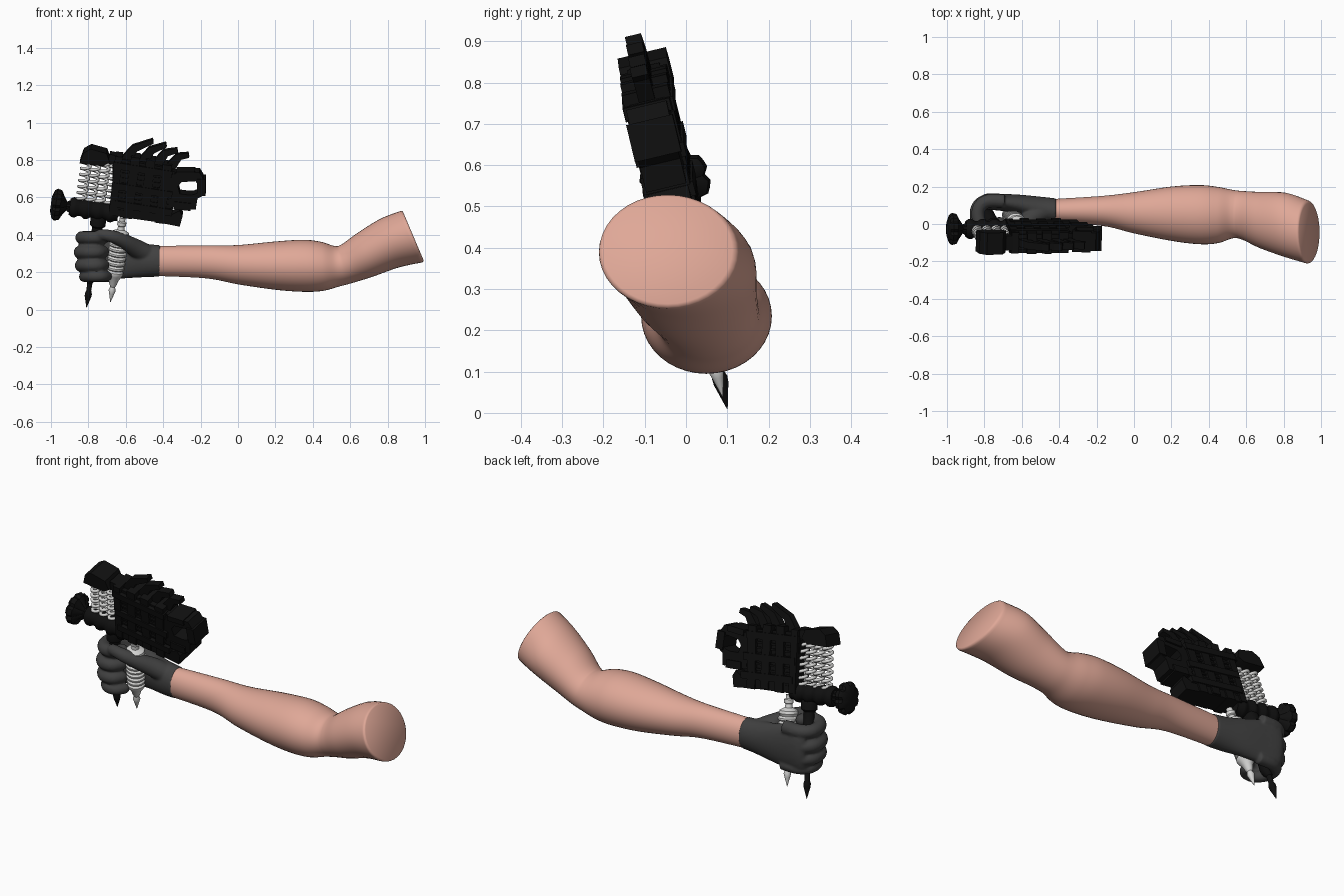
import bpy, bmesh, math
from mathutils import Vector as V

if "Cube" in bpy.data.objects:
    bpy.data.objects.remove(bpy.data.objects["Cube"])


def material(name, col):
    m = bpy.data.materials.new(name)
    m.diffuse_color = (*col, 1)
    m.use_nodes = True
    m.node_tree.nodes["Principled BSDF"].inputs["Base Color"].default_value = m.diffuse_color
    return m


SKIN = material("skin", (0.74, 0.39, 0.31))
GLOVE = material("glove_grey", (0.052, 0.052, 0.052))
BLACK = material("black_metal", (0.005, 0.005, 0.005))
WHITE = material("pale_metal", (0.66, 0.66, 0.65))


def finish(bm, name, mat, angle=40):
    bmesh.ops.recalc_face_normals(bm, faces=bm.faces)
    me = bpy.data.meshes.new(name)
    bm.to_mesh(me)
    bm.free()
    for p in me.polygons:
        p.use_smooth = True
    me.set_sharp_from_angle(angle=math.radians(angle))
    me.materials.append(mat)
    ob = bpy.data.objects.new(name, me)
    bpy.context.collection.objects.link(ob)
    return ob


def loft(bm, rings):
    vs = [[bm.verts.new(p) for p in r] for r in rings]
    n = len(vs[0])
    for a, b in zip(vs, vs[1:]):
        for i in range(n):
            bm.faces.new((a[i], a[(i + 1) % n], b[(i + 1) % n], b[i]))
    bm.faces.new(vs[0][::-1])
    bm.faces.new(vs[-1])


def spline(rows, k):
    """Catmull-Rom through rows of numbers."""
    out = []
    for i in range(len(rows) - 1):
        p0, p1, p2, p3 = (rows[min(max(i + j, 0), len(rows) - 1)] for j in (-1, 0, 1, 2))
        for s in range(k):
            t = s / k
            out.append([0.5 * (2 * b + (c - a) * t + (2 * a - 5 * b + 4 * c - d) * t * t
                               + (3 * b - a - 3 * c + d) * t ** 3)
                        for a, b, c, d in zip(p0, p1, p2, p3)])
    return out + [list(rows[-1])]


def body_rings(rows, k, n=40):
    """Rows of x, y, z, tilt, half width in y, half height."""
    rings = []
    for x, y, z, t, ry, rz in spline(rows, k):
        up = V((-math.sin(math.radians(t)), 0, math.cos(math.radians(t))))
        rings.append([V((x, y + ry * math.cos(a), z)) + up * rz * math.sin(a)
                      for a in (2 * math.pi * i / n for i in range(n))])
    return rings


def tube(bm, rows, up, k=6, n=16, round_tip=True):
    """Rows of x, y, z, radius."""
    pts = spline(rows, k) if k > 1 else rows
    c = [V(p[:3]) for p in pts]
    rings = []
    for i, p in enumerate(pts):
        t = (c[min(i + 1, len(c) - 1)] - c[max(i - 1, 0)]).normalized()
        v = t.cross(up).normalized()
        u = v.cross(t)
        def ring(o, r):
            return [o + (u * math.cos(a) + v * math.sin(a)) * r
                    for a in (2 * math.pi * j / n for j in range(n))]
        rings.append(ring(c[i], p[3]))
        if round_tip and i == len(pts) - 1:
            for a in (25, 50, 70, 84):
                a = math.radians(a)
                rings.append(ring(c[i] + t * p[3] * math.sin(a), p[3] * math.cos(a)))
    loft(bm, rings)


# bare arm: forearm, elbow dip, upper arm with a flat end
bm = bmesh.new()
rings = body_rings([
    (-.44, .07, .26, 0, .063, .08), (-.17, .07, .255, 0, .08, .088), (0, .06, .24, 0, .11, .105),
    (.2, .055, .235, 0, .145, .129), (.35, .05, .234, 0, .158, .139), (.45, .048, .231, 2, .15, .131),
    (.53, .053, .232, 7, .129, .109), (.585, .045, .246, 17, .131, .107), (.68, .02, .293, 19, .151, .124),
    (.81, -.005, .355, 21, .172, .139), (.925, -.042, .389, 23, .169, .149)], 8)
rings += body_rings([(.932, -.044, .392, 23, .166, .148), (.937, -.045, .394, 23, .157, .141)], 1)
loft(bm, rings)
finish(bm, "arm", SKIN, 50)

# gloved fist: palm, four curled fingers and the thumb, blended together
bm = bmesh.new()
loft(bm, body_rings([
    (-.415, .07, .26, 0, .067, .084), (-.5, .08, .263, 0, .066, .09), (-.6, .102, .27, 0, .054, .103),
    (-.7, .115, .28, 0, .046, .12), (-.79, .12, .285, 0, .042, .125), (-.825, .115, .285, 0, .025, .1)], 5))
for z, r, dx in ((.385, .037, .008), (.307, .038, 0), (.236, .036, .004), (.177, .031, .022)):
    curl = [(-.70, .122), (-.79, .122), (-.837, .085), (-.838, .02), (-.80, -.028), (-.75, -.03), (-.722, .005)]
    tube(bm, [(x + dx, y, z + .012 * (x + .78), r * (1 - .02 * i)) for i, (x, y) in enumerate(curl)], V((0, 0, 1)))
tube(bm, [(-.47, .07, .29, .05), (-.54, .035, .325, .05), (-.61, -.02, .365, .04),
          (-.67, -.048, .39, .034), (-.735, -.045, .402, .029)], V((0, 0, 1)))
glove = finish(bm, "glove", GLOVE)
mod = glove.modifiers.new("blend", 'REMESH')
mod.mode = 'VOXEL'
mod.voxel_size = .007
mod.use_smooth_shade = True
mod = glove.modifiers.new("soften", 'SMOOTH')
mod.iterations = 4

# tilted plane of the machine: front-view x, z plus depth d
O, WX = V((-.81, .10, .01)), V((.99, 0, -.139)).normalized()
WZ = V((.135, -.235, .962)).normalized()
WY = WZ.cross(WX)


def P(x, z, d=0):
    dx, dz = x - O.x, z - O.z
    det = WX.x * WZ.z - WZ.x * WX.z
    return O + WX * ((dx * WZ.z - dz * WZ.x) / det) + WZ * ((dz * WX.x - dx * WX.z) / det) + WY * d


def add_plate(bm, pts, thick):
    loft(bm, [[P(x, z, s * thick / 2) for x, z in pts] for s in (-1, 1)])


def add_bar(bm, a, b, w, thick):
    a, b = V(a), V(b)
    s = (b - a).normalized().orthogonal() * w / 2
    add_plate(bm, [a + s, b + s, b - s, a - s], thick)


def lathe(name, a, b, prof, mat, n=24, lobe=0):
    """Profile of (fraction along a-b, radius)."""
    a, b = P(*a), P(*b)
    t = (b - a).normalized()
    v = t.cross(WY).normalized()
    u = v.cross(t)
    bm = bmesh.new()
    loft(bm, [[a.lerp(b, f) + (u * math.cos(q) + v * math.sin(q)) * r * (1 - lobe * (i % 4 == 0))
               for i, q in enumerate(2 * math.pi * j / n for j in range(n))] for f, r in prof])
    return finish(bm, name, mat, 35)


# machine body with bands
bm = bmesh.new()
add_plate(bm, [(-.67, .79), (-.61, .81), (-.37, .765), (-.33, .74), (-.36, .52), (-.67, .54)], .085)
finish(bm, "machine_core", BLACK)
bm = bmesh.new()
for xt, zt, xb, zb, w in ((-.635, .83, -.67, .515, .04), (-.545, .825, -.59, .50, .05),
                          (-.465, .81, -.50, .495, .05), (-.375, .785, -.42, .475, .05)):
    add_bar(bm, (xt, zt), (xb, zb), w, .115)
for z in (.765, .655, .56):
    add_bar(bm, (-.665, z + .02), (-.35, z - .03), .035, .125)
for i in range(9):
    z = .535 + .027 * i
    add_bar(bm, (-.66, z + .02), (-.36, z - .022), .01, .1)
finish(bm, "machine_bands", BLACK)

# lower rail with a hooked rear foot
bm = bmesh.new()
add_plate(bm, [(-.68, .55), (-.36, .515), (-.31, .54), (-.295, .51), (-.31, .455), (-.45, .482), (-.68, .515)], .1)
finish(bm, "lower_rail", BLACK)

# rear loop with an open middle
outer = [(-.37, .73), (-.30, .745), (-.205, .745), (-.178, .70), (-.178, .625), (-.215, .605), (-.225, .545), (-.37, .56)]
inner = [(-.32, .67), (-.30, .693), (-.225, .698), (-.212, .675), (-.214, .635), (-.235, .626), (-.26, .624), (-.31, .63)]
bm = bmesh.new()
g = [[bm.verts.new(P(x, z, d)) for x, z in pts] for pts, d in
     ((outer, -.05), (outer, .05), (inner, .05), (inner, -.05))]
for a, b in zip(g, g[1:] + g[:1]):
    for i in range(8):
        j = (i + 1) % 8
        bm.faces.new((a[i], a[j], b[j], b[i]))
finish(bm, "rear_loop", BLACK, 20)
bm = bmesh.new()
add_bar(bm, (-.195, .71), (-.195, .62), .045, .115)
add_bar(bm, (-.33, .735), (-.23, .735), .03, .115)
add_bar(bm, (-.34, .57), (-.25, .56), .04, .115)
finish(bm, "rear_loop_pads", BLACK)

# four swept blades
for i, (x, z, tx, tz) in enumerate(((-.60, .81, -.455, .915), (-.51, .80, -.385, .895),
                                    (-.435, .785, -.325, .865), (-.365, .765, -.265, .84))):
    mx, mz = x + .05, z + .058
    bm = bmesh.new()
    add_plate(bm, [(x - .03, z), (mx - .015, mz + .012), (tx, tz), (tx + .004, tz - .024),
                   (mx + .012, mz - .018), (x + .03, z - .01)], .04)
    finish(bm, f"blade_{i + 1}", BLACK)

# pale spring coils and the cap above them
for i in range(4):
    a, b = P(-.84 + .05 * i, .575 - .007 * i), P(-.808 + .05 * i, .80 - .007 * i)
    rows = []
    for s in range(7 * 14 + 1):
        q = 2 * math.pi * s / 14
        p = a.lerp(b, s / 98) + (WX * math.cos(q) + WY * math.sin(q)) * .023
        rows.append((*p, .009))
    bm = bmesh.new()
    tube(bm, rows, WZ, 1, 6, False)
    finish(bm, f"coil_{i + 1}", WHITE, 70)
bm = bmesh.new()
add_plate(bm, [(-.845, .795), (-.825, .85), (-.785, .872), (-.70, .848), (-.685, .80), (-.72, .78)], .12)
add_bar(bm, (-.69, .815), (-.62, .80), .05, .08)
finish(bm, "coil_cap", BLACK)

# ridged cross tube and the lobed tension knob
ridges = [(i / 16, .054 if i % 4 in (1, 2) else .043) for i in range(17)]
lathe("cross_tube", (-.90, .55), (-.64, .515), ridges, BLACK)
lathe("knob", (-1.0, .565), (-.88, .549),
      [(0, .04), (.1, .075), (.22, .086), (.42, .08), (.55, .05), (.7, .024), (.78, .03), (1, .042)], BLACK, 32, .14)

# black needle tube held in the fist
lathe("black_tube", (-.742, .515), (-.81, .01),
      [(0, .03), (.06, .042), (.13, .042), (.15, .028), (.3, .028), (.32, .035), (.66, .035), (.7, .03),
       (.74, .014), (.82, .013), (.85, .019), (.88, .018), (1, .001)], BLACK)

# pale needle tube with a ribbed grip
grip = [(0, .016), (.04, .016), (.05, .024), (.09, .024), (.10, .017), (.14, .02), (.17, .046), (.2, .05)]
for i in range(8):
    f = .23 + .056 * i
    grip += [(f, .043 - .001 * i), (f + .02, .053 - .001 * i), (f + .04, .053 - .001 * i)]
grip += [(.69, .04), (.74, .026), (.79, .02), (.82, .013), (.86, .019), (.9, .014), (1, .001)]
lathe("pale_tube", (-.617, .49), (-.682, .04), grip, WHITE)
